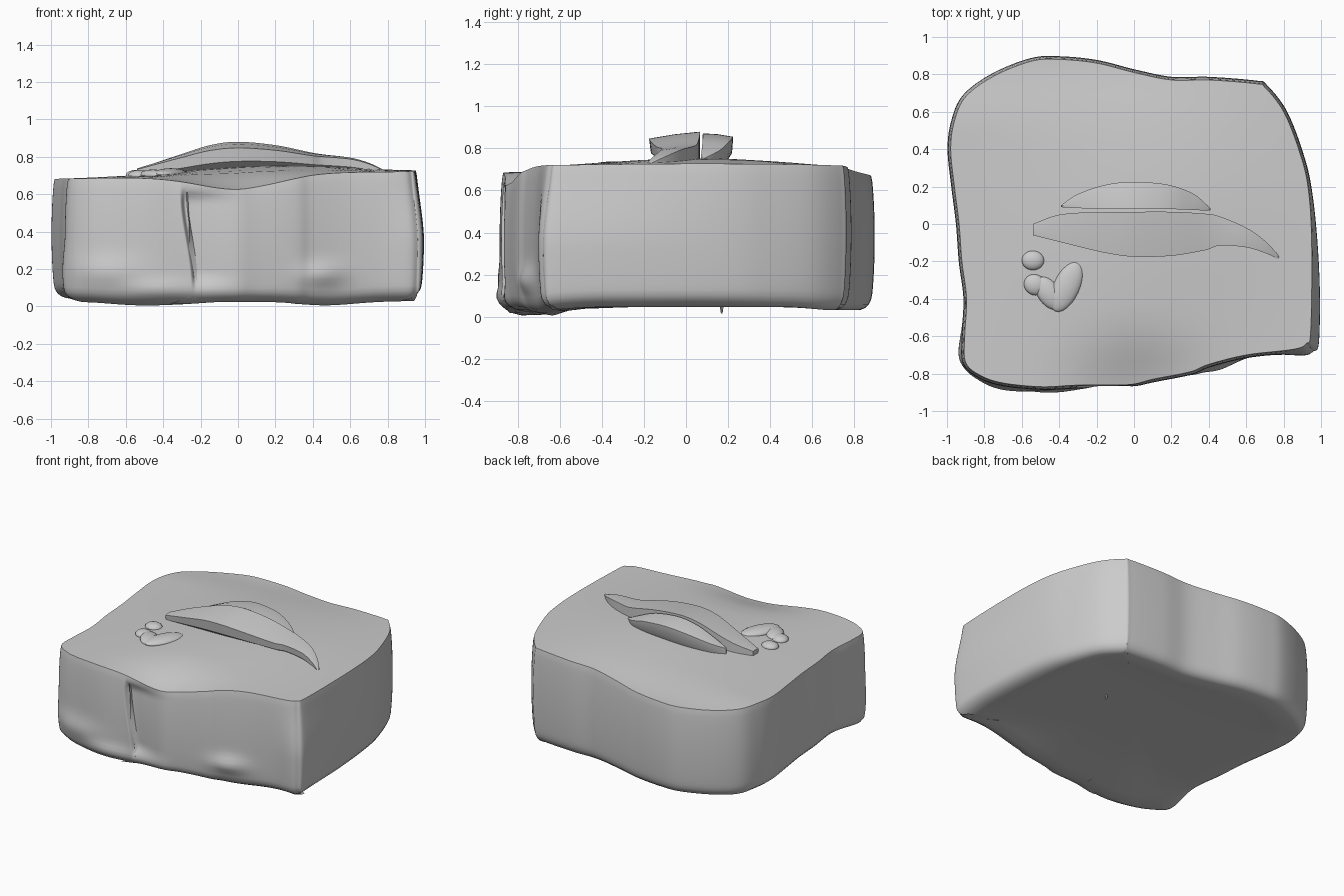
import bpy, bmesh, math
from mathutils import Vector

cube = bpy.data.objects.get("Cube")
if cube:
    bpy.data.objects.remove(cube)

grey = bpy.data.materials.new("plain grey")
grey.use_nodes = True
colour = (0.6, 0.6, 0.6, 1)
grey.diffuse_color = colour
grey.node_tree.nodes["Principled BSDF"].inputs["Base Color"].default_value = colour


def finish(obj, angle=35):
    """Apply the material and smooth shading with sharp edges kept."""
    obj.data.materials.clear()
    obj.data.materials.append(grey)
    bpy.ops.object.select_all(action='DESELECT')
    obj.select_set(True)
    bpy.context.view_layer.objects.active = obj
    bpy.ops.object.shade_smooth_by_angle(angle=math.radians(angle))


def loft(name, rings, angle=35):
    """Skin a list of closed rings of equal length and close both ends."""
    bm = bmesh.new()
    rows = [[bm.verts.new(p) for p in ring] for ring in rings]
    n = len(rows[0])
    for a, b in zip(rows, rows[1:]):
        for i in range(n):
            j = (i + 1) % n
            bm.faces.new((a[i], a[j], b[j], b[i]))
    bm.faces.new(rows[0])
    bm.faces.new(rows[-1])
    bmesh.ops.recalc_face_normals(bm, faces=bm.faces)
    mesh = bpy.data.meshes.new(name)
    bm.to_mesh(mesh)
    bm.free()
    obj = bpy.data.objects.new(name, mesh)
    bpy.context.collection.objects.link(obj)
    finish(obj, angle)


def spline(pts, steps, closed=False):
    """Catmull-Rom curve through the points."""
    pts = [Vector(p) for p in pts]
    n = len(pts)
    out = []
    for i in range(n if closed else n - 1):
        a, b, c, d = [pts[k % n] if closed else pts[min(max(k, 0), n - 1)]
                      for k in range(i - 1, i + 3)]
        for s in range(steps):
            t = s / steps
            out.append(0.5 * (2 * b + (c - a) * t + (2 * a - 5 * b + 4 * c - d) * t * t
                              + (3 * b - a - 3 * c + d) * t ** 3))
    return out if closed else out + [pts[-1]]


def gauss(v, centre, width):
    return math.exp(-((v - centre) / width) ** 2)


def smooth(v, low, high):
    t = min(max((v - low) / (high - low), 0), 1)
    return t * t * (3 - 2 * t)


# Body: a lumpy rounded block
rim = spline([
    (-.9, -.74), (-.82, -.81), (-.7, -.85), (-.5, -.87), (-.34, -.863), (-.31, -.862),
    (-.28, -.861), (-.25, -.86), (-.03, -.86),
    (.1, -.83), (.3, -.79), (.4, -.75), (.6, -.7), (.85, -.67), (.92, -.64), (.945, -.57),
    (.95, -.1), (.93, .2), (.88, .4), (.8, .6), (.7, .73), (.65, .75), (.4, .77),
    (.2, .77), (0, .81), (-.2, .86), (-.4, .88), (-.55, .87), (-.75, .79), (-.9, .68),
    (-.96, .55), (-.98, .4), (-.96, .2), (-.935, 0), (-.92, -.2), (-.895, -.4), (-.905, -.6)],
    8, True)
count = len(rim)
normals = []
for i in range(count):
    d = rim[(i + 1) % count] - rim[i - 1]
    normals.append(Vector((d.y, -d.x)).normalized())


def top_height(x, y):
    z = .7 + .02 * x + .05 * gauss(x, .15, .6) * gauss(y, .05, .6)
    z -= .08 * gauss(x, .02, .33) * smooth(-y, .5, .95) / smooth(.86, .5, .95)
    return z - .025 * smooth(y, .5, .88) * smooth(-x, -.9, .3)


def base_height(x, y):
    front = smooth(-y, .4, .75)
    return .045 - .02 * front - .015 * smooth(y, .5, .75) - .02 * front * (
        gauss(x, -.5, .25) + gauss(x, .5, .2))


def wall(level, offset):
    ring = []
    for p, n in zip(rim, normals):
        low, high = base_height(*p), top_height(*p)
        z = low + (high - low) * level
        q = p + n * offset * (1 if offset > 0 else 1 - .4 * smooth(p.y, 0, .6))
        front = smooth(-n.y, .5, .9)
        # Overlapping fold on the front, its crease leaning right towards the foot
        q.x += front * .06 * (1 - smooth(z, .1, .6)) * gauss(p.x, -.3, .15)
        inside = smooth(p.x, -.31, -.285) * (1 - smooth(p.x, -.28, .1))
        q.y += front * .035 * inside * smooth(.64 - z, 0, .08) * smooth(z, .08, .18)
        # Small swellings along the foot
        q.y -= front * (.035 * gauss(p.x, .45, .12) * gauss(z, .17, .06)
                        + .025 * gauss(p.x, -.7, .2) * gauss(z, .18, .08)
                        + .025 * gauss(p.x, -.45, .15) * gauss(z, .09, .05))
        # Flared lower corners
        flare = smooth(.72 - z, 0, .4)
        q.x += .03 * flare * gauss(p.x, .95, .1) * smooth(-p.y, -.3, .5)
        q.y -= .03 * flare * gauss(p.x, .93, .1) * smooth(-p.y, .4, .6)
        q.x -= .02 * smooth(.4 - z, 0, .25) * gauss(p.x, -.91, .06) * gauss(p.y, -.68, .12)
        ring.append((q.x, q.y, z))
    return ring


def cap(scale, height):
    return [(p.x * scale, p.y * scale, height(p.x * scale, p.y * scale)) for p in rim]


rings = [cap(s, base_height) for s in (.02, .3, .6, .8)]
rings += [wall(0, -.09), wall(.015, -.05), wall(.04, -.02), wall(.08, 0)]
rings += [wall(.08 + .92 * k / 24, .017 * math.sin(math.pi * k / 24) ** .6)
          for k in range(1, 24)]
rings += [wall(1, 0)]
rings += [cap(s, top_height) for s in (.97, .93, .87, .8, .65, .5, .35, .2, .02)]
loft("body", rings, angle=40)


# Arched leaves: stations are x, inner edge y, outer edge y, crest z
def leaf(name, stations, slope, tuck):
    rings = []
    for x, inner, outer, crest in spline(stations, 6):
        width = outer - inner
        floor = top_height(x, inner) - .03
        rise = max(crest - floor, .004)
        edge = crest - slope * min(abs(width) * 4, 1) * min(rise * 6, 1)
        rings.append([(x, inner, floor), (x, inner, crest),
                      (x, inner + width * .5, (crest + edge) / 2 + .004),
                      (x, outer, edge),
                      (x, outer - width * .04, floor + (edge - floor) * .45),
                      (x, outer - width * tuck, floor)])
    loft(name, rings, angle=30)


leaf("front_leaf", [
    (-.54, 0, -.06, .735), (-.42, .045, -.09, .775), (-.3, .06, -.12, .815),
    (-.15, .063, -.155, .862), (0, .065, -.175, .88), (.2, .065, -.17, .862),
    (.38, .055, -.14, .825), (.46, .04, -.115, .812), (.6, -.02, -.125, .795),
    (.7, -.09, -.155, .765), (.775, -.17, -.19, .728)], .035, .4)
leaf("back_leaf", [
    (-.39, .09, .1, .755), (-.3, .085, .16, .795), (-.15, .08, .21, .85),
    (0, .08, .225, .872), (.18, .08, .21, .85), (.32, .075, .16, .795),
    (.41, .07, .08, .75)], .03, .3)


# Small rounded decorations
def pebble(name, x, y, length, width, turn=0):
    bpy.ops.mesh.primitive_uv_sphere_add(
        segments=24, ring_count=12, radius=1,
        location=(x, y, top_height(x, y)), rotation=(0, 0, math.radians(turn)))
    obj = bpy.context.object
    obj.name = name
    obj.scale = (length, width, .03)
    finish(obj)


pebble("round_dot", -.54, -.195, .06, .052)
pebble("small_lobe", -.53, -.325, .06, .055, -30)
pebble("heart_short_side", -.455, -.37, .1, .06, -55)
pebble("heart_long_side", -.36, -.335, .145, .07, 65)

# Tiny peg underneath
bpy.ops.mesh.primitive_cone_add(vertices=8, radius1=.004, radius2=.01, depth=.04,
                                location=(.38, .17, .035))
bpy.context.object.name = "underside_peg"
finish(bpy.context.object)
